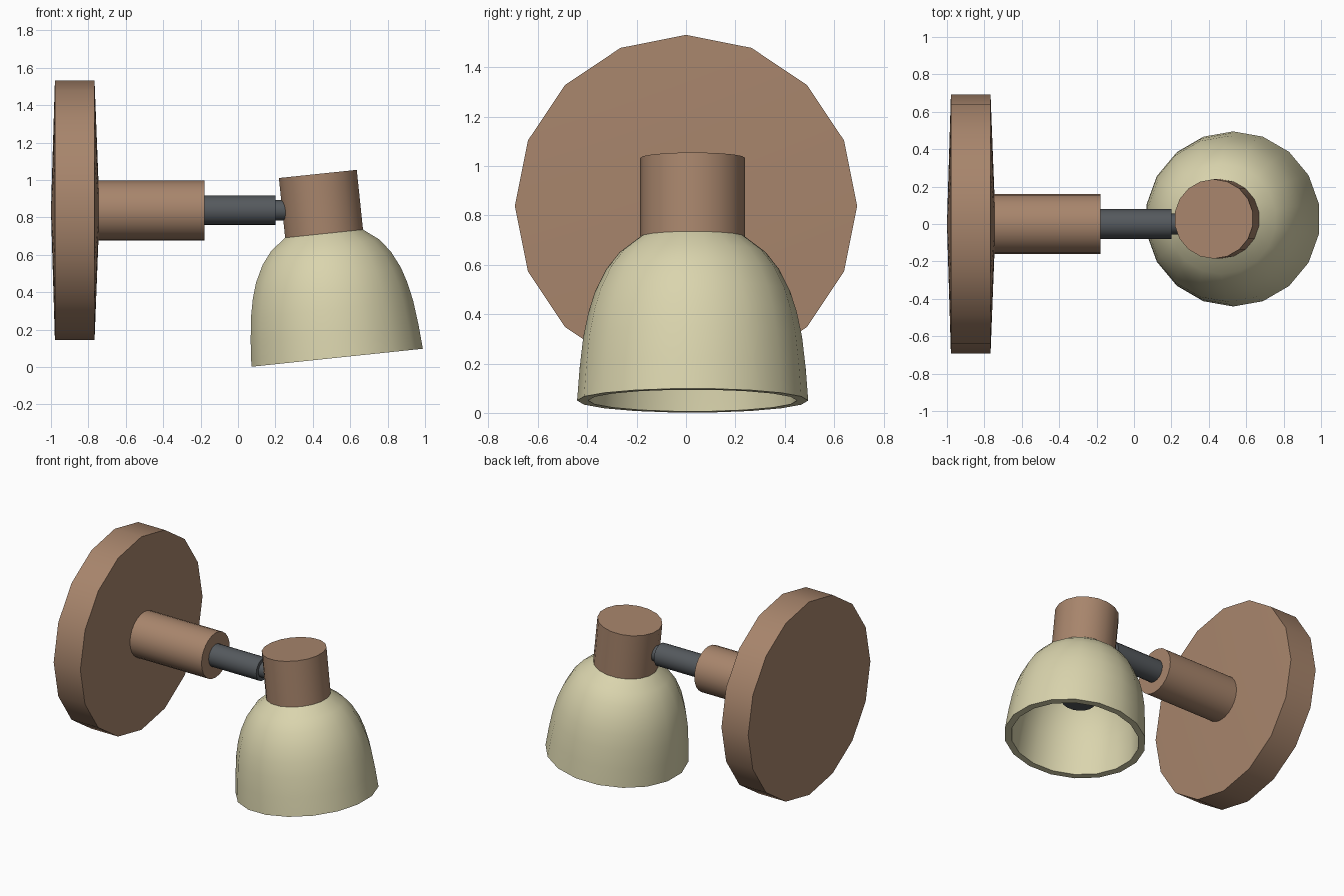
import bpy, bmesh, math
from mathutils import Matrix

if "Cube" in bpy.data.objects:
    bpy.data.objects.remove(bpy.data.objects["Cube"])


def material(name, rgb):
    m = bpy.data.materials.new(name)
    m.diffuse_color = (*rgb, 1)
    m.use_nodes = True
    m.node_tree.nodes["Principled BSDF"].inputs["Base Color"].default_value = m.diffuse_color
    return m


wood = material("brown wood", (0.39, 0.235, 0.15))
metal = material("dark grey metal", (0.09, 0.10, 0.11))
cream = material("cream glass", (0.70, 0.66, 0.42))


def revolve(name, profile, sides, mat, matrix, phase=90):
    """Lathe a (radius, height) profile around z; radius 0 makes a pole."""
    bm = bmesh.new()
    rings = []
    for r, h in profile:
        if r == 0:
            rings.append([bm.verts.new((0, 0, h))] * sides)
            continue
        ring = []
        for i in range(sides):
            a = math.radians(phase) + math.tau * i / sides
            ring.append(bm.verts.new((r * math.cos(a), r * math.sin(a), h)))
        rings.append(ring)
    for lo, hi in zip(rings, rings[1:]):
        for i in range(sides):
            j = (i + 1) % sides
            corners = list(dict.fromkeys((lo[i], lo[j], hi[j], hi[i])))
            bm.faces.new(corners)
    bmesh.ops.recalc_face_normals(bm, faces=bm.faces[:])
    mesh = bpy.data.meshes.new(name)
    bm.to_mesh(mesh)
    bm.free()
    ob = bpy.data.objects.new(name, mesh)
    bpy.context.collection.objects.link(ob)
    mesh.materials.append(mat)
    ob.matrix_world = matrix
    bpy.ops.object.select_all(action='DESELECT')
    ob.select_set(True)
    bpy.context.view_layer.objects.active = ob
    bpy.ops.object.shade_smooth_by_angle(angle=math.radians(35))
    return ob


def rod(r, a, b):
    return [(0, a), (r, a), (r, b), (0, b)]


# Horizontal parts: local z runs along world x
arm_frame = Matrix.Translation((0, 0, 0.838)) @ Matrix.Rotation(math.pi / 2, 4, 'Y')
revolve("wall_plate", [(0, -1.0), (0.693, -0.979), (0.693, -0.767), (0, -0.74)],
        16, wood, arm_frame)
revolve("arm_sleeve", rod(0.16, -0.76, -0.178), 24, wood, arm_frame)
revolve("arm_rod", rod(0.079, -0.2, 0.2), 20, metal, arm_frame)
revolve("arm_pin", rod(0.055, 0.19, 0.3), 16, metal, arm_frame)

# Tilted lamp head: local z runs from the rim up to the cap
head_frame = (Matrix.Translation((0.53, 0.027, 0.05))
              @ Matrix.Rotation(math.radians(-6), 4, 'Y'))
revolve("lamp_cap", rod(0.2125, 0.663, 0.988), 18, wood, head_frame)
outer = [(0.468, 0), (0.458, 0.13), (0.443, 0.26), (0.422, 0.36), (0.395, 0.445),
         (0.35, 0.535), (0.295, 0.605), (0.2125, 0.667)]
inner = [(0.18, 0.622), (0.26, 0.57), (0.31, 0.505), (0.352, 0.425),
         (0.378, 0.345), (0.4, 0.25), (0.414, 0.125), (0.423, 0), (0.468, 0)]
revolve("lamp_shade", outer + [(0, 0.667), (0, 0.622)][:1], 18, cream, head_frame)
revolve("shade_lining", [(0, 0.622)] + inner, 18, cream, head_frame)

# The lining is an open surface, so make sure it faces the axis
lining = bpy.data.objects["shade_lining"].data
top = min(lining.polygons, key=lambda p: -p.center.z)
if top.normal.z > 0:
    lining.flip_normals()

# Bulb socket inside the shade
revolve("bulb_socket", rod(0.115, 0.3, 0.64), 18, metal, head_frame)
